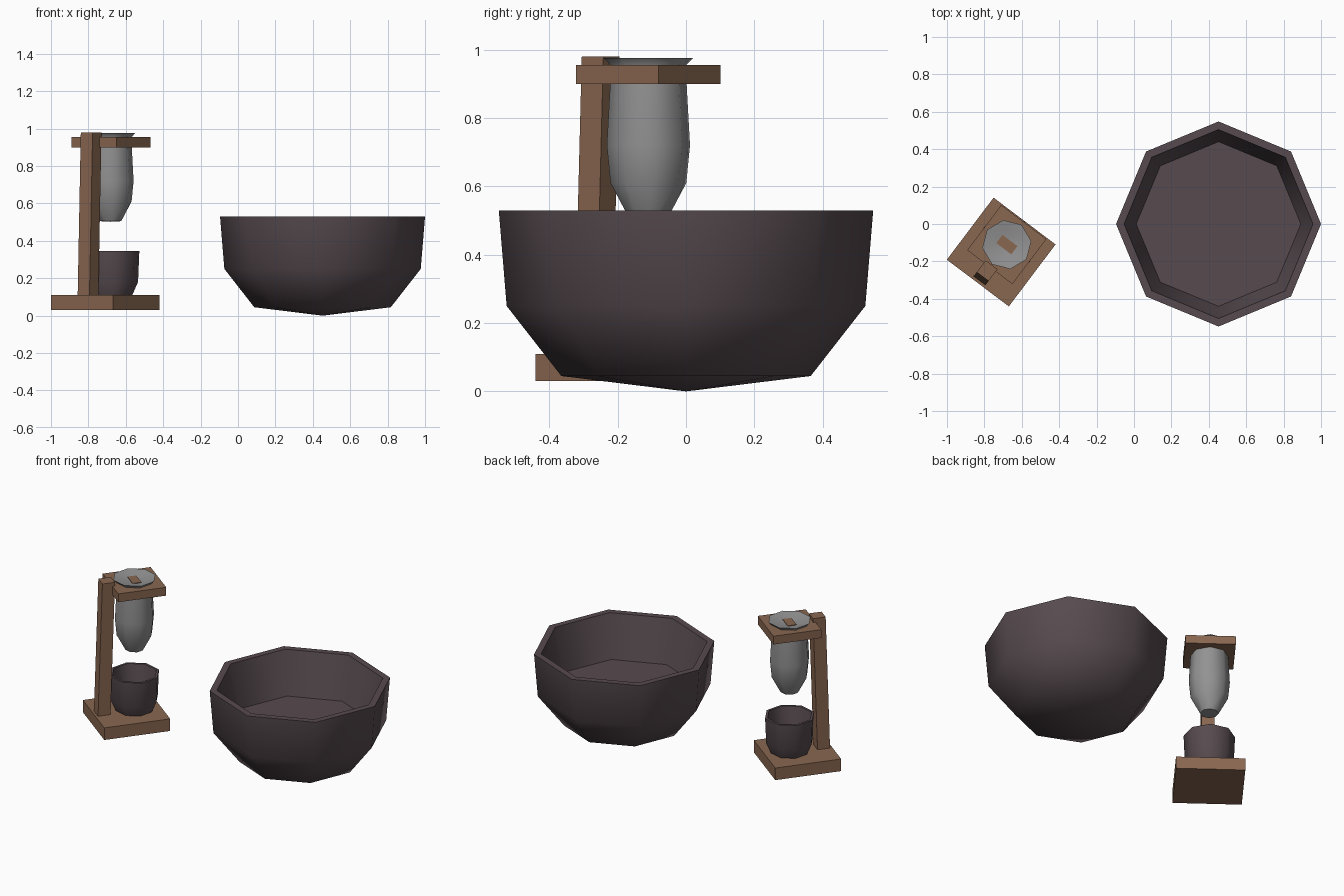
import bpy, bmesh, math
from mathutils import Matrix, Vector

if "Cube" in bpy.data.objects:
    bpy.data.objects.remove(bpy.data.objects["Cube"])


def material(name, rgb):
    m = bpy.data.materials.new(name)
    m.diffuse_color = (*rgb, 1)
    m.use_nodes = True
    m.node_tree.nodes["Principled BSDF"].inputs["Base Color"].default_value = m.diffuse_color
    return m


CLAY = material("dark plum clay", (0.095, 0.070, 0.078))
WOOD = material("brown wood", (0.25, 0.135, 0.080))
GLASS = material("grey glass", (0.29, 0.29, 0.29))

# The stand is turned about its own centre
STAND = Matrix.Translation((-0.71, -0.15, 0)) @ Matrix.Rotation(math.radians(-37), 4, 'Z')


def finish(name, bm, mat, matrix, smooth):
    bmesh.ops.recalc_face_normals(bm, faces=bm.faces)
    bm.transform(matrix)
    mesh = bpy.data.meshes.new(name)
    bm.to_mesh(mesh)
    bm.free()
    mesh.materials.append(mat)
    ob = bpy.data.objects.new(name, mesh)
    bpy.context.collection.objects.link(ob)
    if smooth:
        bpy.ops.object.select_all(action='DESELECT')
        ob.select_set(True)
        bpy.context.view_layer.objects.active = ob
        bpy.ops.object.shade_smooth_by_angle(angle=math.radians(60))
    return ob


def lathe(name, profile, mat, matrix, sides=8):
    """Faceted solid from (radius, z) pairs; radius 0 makes a pole."""
    bm = bmesh.new()
    rings = []
    for r, z in profile:
        n = sides if r else 1
        rings.append([bm.verts.new((r * math.cos(math.tau * i / sides),
                                    r * math.sin(math.tau * i / sides), z)) for i in range(n)])
    for a, b in zip(rings, rings[1:]):
        for i in range(sides):
            j = (i + 1) % sides
            corners = [a[i % len(a)], a[j % len(a)], b[j % len(b)], b[i % len(b)]]
            bm.faces.new(list(dict.fromkeys(corners)))
    return finish(name, bm, mat, matrix, True)


def block(name, size, centre, mat, lean=0.0):
    """Box in stand space; lean slides its top along local y."""
    bm = bmesh.new()
    bmesh.ops.create_cube(bm, size=1)
    for v in bm.verts:
        top = v.co.z > 0
        v.co = Vector(centre) + Vector(size) * v.co
        if top:
            v.co.y += lean
    return finish(name, bm, mat, STAND, False)


# Vector product per component is not built in, so scale through a matrix instead
def block(name, size, centre, mat, lean=0.0):
    """Box in stand space; lean slides its top along local y."""
    bm = bmesh.new()
    bmesh.ops.create_cube(bm, size=1)
    for v in bm.verts:
        shift = lean if v.co.z > 0 else 0
        v.co = [c + s * k for c, s, k in zip(centre, size, v.co)]
        v.co.y += shift
    return finish(name, bm, mat, STAND, False)


# Large eight-sided bowl
lathe("bowl", [(0, 0.0), (0.365, 0.045), (0.525, 0.25), (0.548, 0.53),
               (0.505, 0.53), (0.44, 0.25), (0, 0.25)],
      CLAY, Matrix.Translation((0.452, 0, 0)))

# Wooden stand
block("stand_base", (0.415, 0.415, 0.08), (0, 0, 0.07), WOOD)
block("stand_post", (0.079, 0.079, 0.88), (0, -0.153, 0.54), WOOD, lean=0.028)
block("holder_plate", (0.302, 0.302, 0.055), (0, 0.05, 0.9275), WOOD)

# Cup and glass dripper share one axis under the holder
AXIS = STAND @ Matrix.Translation((0, 0.05, 0))
lathe("cup", [(0, 0.108), (0.115, 0.108), (0.147, 0.18), (0.154, 0.345),
              (0.138, 0.345), (0.12, 0.23), (0, 0.23)], CLAY, AXIS)
lathe("glass_dripper", [(0, 0.502), (0.056, 0.505), (0.112, 0.61), (0.123, 0.72),
                        (0.113, 0.90), (0.112, 0.955), (0.132, 0.976),
                        (0.118, 0.974), (0.055, 0.958), (0, 0.958)], GLASS, AXIS)
block("dripper_centre", (0.10, 0.055, 0.008), (0, 0.05, 0.958), WOOD)
